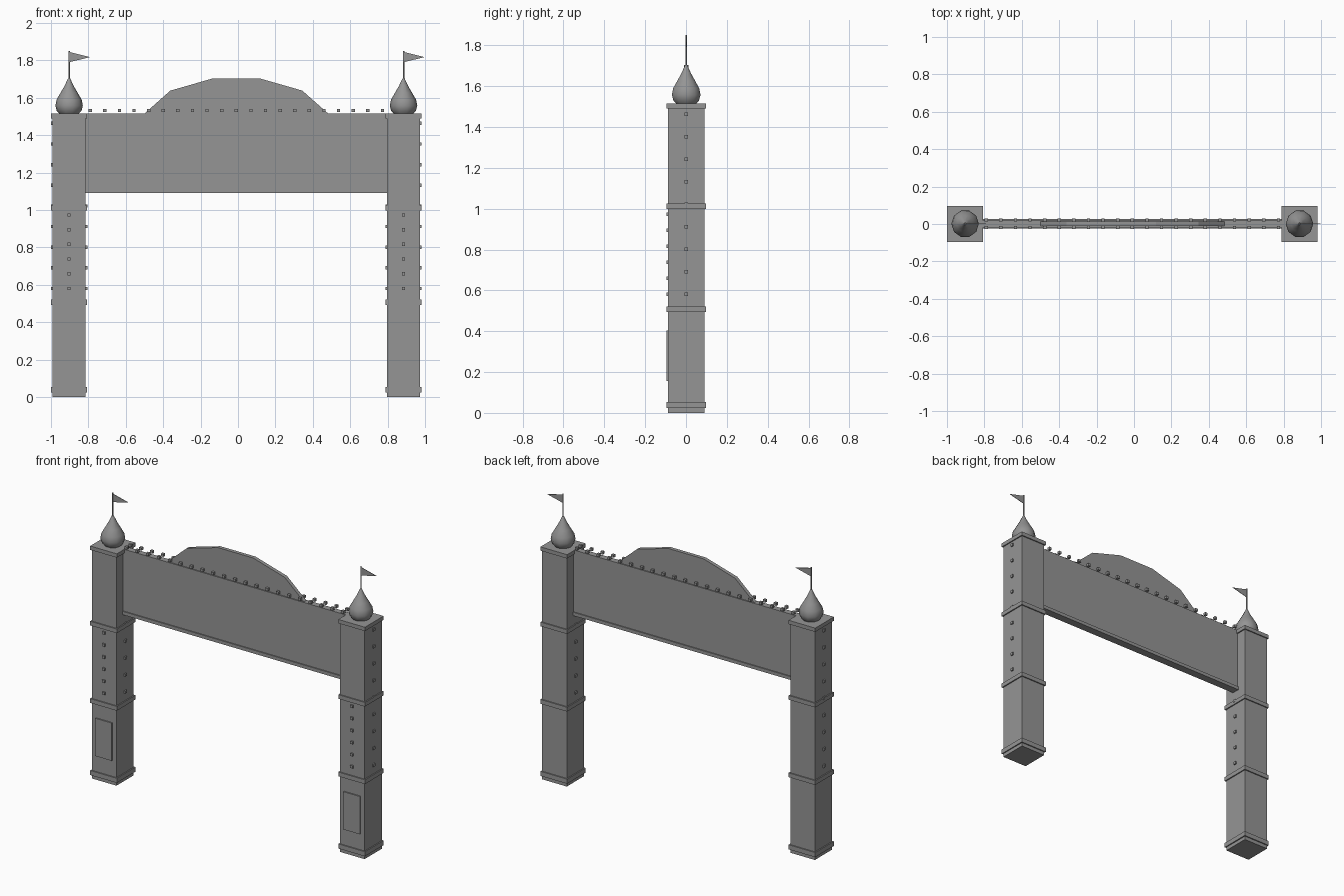
import bpy, bmesh, math

if "Cube" in bpy.data.objects:
    bpy.data.objects.remove(bpy.data.objects["Cube"])

CX, CY, OFF = -0.009, 0.001, 0.894      # gate centre and pillar offset
SHAFT, BAND, BULB = 0.0885, 0.096, 0.0175

grey = bpy.data.materials.new("plain grey")
grey.diffuse_color = (0.3, 0.3, 0.3, 1)
grey.use_nodes = True
grey.node_tree.nodes["Principled BSDF"].inputs["Base Color"].default_value = grey.diffuse_color


def finish(name, bm, smooth=False):
    bmesh.ops.recalc_face_normals(bm, faces=bm.faces)
    me = bpy.data.meshes.new(name)
    bm.to_mesh(me)
    bm.free()
    me.materials.append(grey)
    ob = bpy.data.objects.new(name, me)
    bpy.context.collection.objects.link(ob)
    if smooth:
        bpy.ops.object.select_all(action='DESELECT')
        ob.select_set(True)
        bpy.context.view_layer.objects.active = ob
        bpy.ops.object.shade_smooth_by_angle(angle=math.radians(40))
    return ob


def add_box(bm, lo, hi):
    vs = bmesh.ops.create_cube(bm, size=1)['verts']
    for v in vs:
        for i in range(3):
            v.co[i] = lo[i] if v.co[i] < 0 else hi[i]


def boxes(name, items):
    bm = bmesh.new()
    for lo, hi in items:
        add_box(bm, lo, hi)
    return finish(name, bm)


def square(x, half, z0, z1):
    return ((x - half, CY - half, z0), (x + half, CY + half, z1))


def cubes(name, points):
    h = BULB / 2
    return boxes(name, [([c - h for c in p], [c + h for c in p]) for p in points])


def plate(name, outline, half):
    # extrude an x-z outline along y
    bm = bmesh.new()
    face = bm.faces.new([bm.verts.new((x, CY - half, z)) for x, z in outline])
    ext = bmesh.ops.extrude_face_region(bm, geom=[face])['geom']
    for v in ext:
        if isinstance(v, bmesh.types.BMVert):
            v.co.y += 2 * half
    return finish(name, bm)


def lathe(name, x, profile, n):
    bm = bmesh.new()
    rings = [[bm.verts.new((x + r * math.cos(2 * math.pi * i / n),
                            CY + r * math.sin(2 * math.pi * i / n), z))
              for i in range(n)] for r, z in profile]
    for a, b in zip(rings, rings[1:]):
        for i in range(n):
            j = (i + 1) % n
            bm.faces.new((a[i], a[j], b[j], b[i]))
    bm.faces.new(rings[0])
    bm.faces.new(rings[-1])
    return finish(name, bm, True)


DOME = [(0.05, 1.513), (0.066, 1.53), (0.0735, 1.557), (0.067, 1.59),
        (0.046, 1.626), (0.024, 1.664), (0.006, 1.703)]

for side, s in (("left", -1), ("right", 1)):
    x = CX + s * OFF
    # pillar shaft and trim bands
    boxes(side + "_pillar", [square(x, SHAFT, 0, 1.5)])
    boxes(side + "_pillar_bands", [square(x, BAND, z, z + h) for z, h in
                                   ((0.023, 0.03), (0.493, 0.028), (0.998, 0.027), (1.49, 0.025))])
    # raised poster panel on the front
    boxes(side + "_panel", [((x - 0.06, CY - SHAFT - 0.008, 0.157),
                             (x + 0.06, CY - SHAFT + 0.002, 0.403))])
    # light bulbs: front row, outer row, inner row below the beam
    cubes(side + "_front_bulbs", [(x, CY - SHAFT, 0.58 + 0.0787 * i) for i in range(6)])
    cubes(side + "_outer_bulbs", [(x + s * SHAFT, CY, 0.58 + 0.1104 * i) for i in range(9)])
    cubes(side + "_inner_bulbs", [(x - s * SHAFT, CY, 0.58 + 0.1104 * i) for i in range(5)])
    # onion dome, pole and pennant
    lathe(side + "_dome", x, DOME, 10)
    lathe(side + "_flag_pole", x, [(0.004, 1.69), (0.004, 1.85)], 6)
    plate(side + "_pennant", [(x, 1.79), (x + 0.112, 1.817), (x, 1.845)], 0.0015)

# sign beam with lower ledge
end = OFF - SHAFT + 0.002
boxes("sign_beam", [((CX - end, CY - 0.019, 1.1), (CX + end, CY + 0.019, 1.515))])
boxes("beam_ledge", [((CX - end, CY - 0.026, 1.09), (CX + end, CY + 0.026, 1.112))])

# faceted crest on top of the beam
half = [(0.494, 1.513), (0.353, 1.638), (0.127, 1.703)]
plate("crest", [(CX + x, z) for x, z in half] + [(CX - x, z) for x, z in reversed(half)], 0.012)

# bulbs along both top edges of the beam
cubes("beam_bulbs", [(CX + 0.0781 * i, CY + y, 1.532)
                     for i in range(-10, 11) for y in (-0.02, 0.02)])
